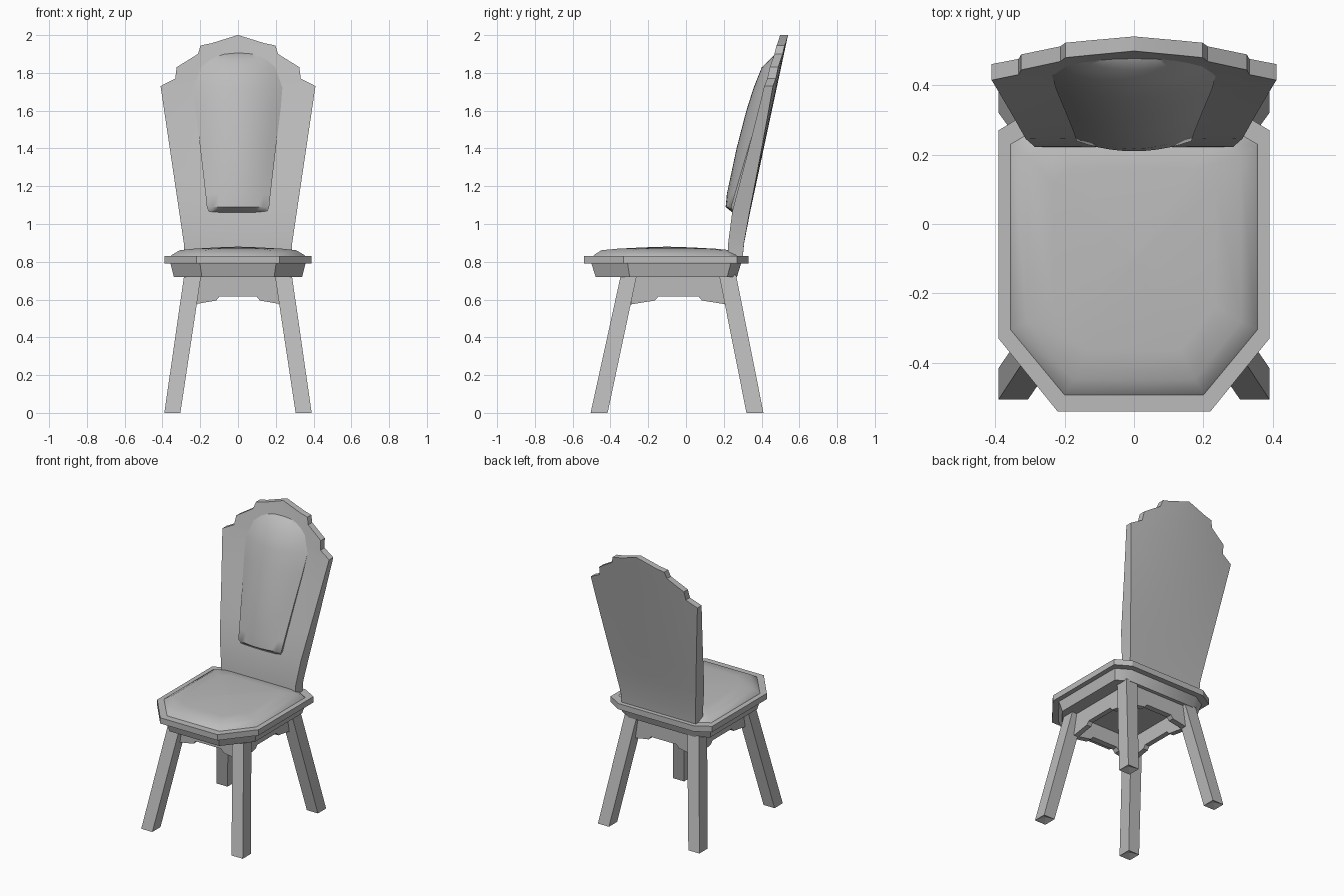
import bpy, bmesh, math
from mathutils import Vector

cube = bpy.data.objects.get("Cube")
if cube:
    bpy.data.objects.remove(cube, do_unlink=True)

GREY = (0.5, 0.5, 0.5, 1.0)
mat = bpy.data.materials.new("plain grey")
mat.use_nodes = True
mat.diffuse_color = GREY
mat.node_tree.nodes["Principled BSDF"].inputs["Base Color"].default_value = GREY


def finish(name, bm, angle=30):
    """Turn a bmesh into an object with smooth shading below the given angle."""
    bmesh.ops.recalc_face_normals(bm, faces=bm.faces)
    mesh = bpy.data.meshes.new(name)
    bm.to_mesh(mesh)
    bm.free()
    mesh.materials.append(mat)
    obj = bpy.data.objects.new(name, mesh)
    bpy.context.collection.objects.link(obj)
    bpy.ops.object.select_all(action='DESELECT')
    obj.select_set(True)
    bpy.context.view_layer.objects.active = obj
    bpy.ops.object.shade_smooth_by_angle(angle=math.radians(angle))
    return obj


def loft(sections):
    """Skin a stack of closed sections and cap both ends."""
    bm = bmesh.new()
    rings = [[bm.verts.new(p) for p in s] for s in sections]
    n = len(rings[0])
    for a, b in zip(rings, rings[1:]):
        for i in range(n):
            j = (i + 1) % n
            bm.faces.new((a[i], a[j], b[j], b[i]))
    bm.faces.new(rings[0])
    bm.faces.new(rings[-1])
    return bm


def lerp_table(table, z):
    """Interpolate a value from (height, value) pairs."""
    for (z0, a), (z1, b) in zip(table, table[1:]):
        if z <= z1:
            return a + (b - a) * (z - z0) / (z1 - z0)
    return table[-1][1]


# Seat: eight-sided outline, resized for each layer
half = [(0.22, -0.54), (0.39, -0.33), (0.39, 0.27), (0.29, 0.33)]
outline = half + [(-x, y) for x, y in reversed(half)]


def seat_ring(sx, sy, z):
    mid = -0.1
    return [(x * sx, mid + (y - mid) * sy, z) for x, y in outline]


finish("seat_frame", loft([seat_ring(0.87, 0.86, 0.72), seat_ring(0.915, 0.91, 0.79)]))
finish("seat_slab", loft([seat_ring(1, 1, 0.79), seat_ring(1, 1, 0.83)]))
finish("seat_cushion", loft([
    seat_ring(0.92, 0.9, 0.825), seat_ring(0.9, 0.88, 0.836),
    seat_ring(0.79, 0.79, 0.861), seat_ring(0.6, 0.6, 0.869),
    seat_ring(0.3, 0.3, 0.876), seat_ring(0.02, 0.02, 0.88)]), 40)


# Splayed legs with slightly hollow feet
def leg(name, foot, top):
    def square(x0, x1, y0, y1, z):
        return [(x0, y0, z), (x1, y0, z), (x1, y1, z), (x0, y1, z)]
    bm = loft([square(*foot, 0), square(*top, 0.73)])
    bm.faces.ensure_lookup_table()
    base = min(bm.faces, key=lambda f: f.calc_center_median().z)
    poked = bmesh.ops.poke(bm, faces=[base])
    poked["verts"][0].co.z += 0.02
    finish(name, bm)


for side, s in (("left", 1), ("right", -1)):
    leg("front_leg_" + side, (s * 0.305, s * 0.39, -0.505, -0.415),
        (s * 0.195, s * 0.285, -0.345, -0.26))
    leg("back_leg_" + side, (s * 0.305, s * 0.39, 0.32, 0.41),
        (s * 0.195, s * 0.285, 0.175, 0.265))

# Shaped rails between the legs
arch = [(0.23, 0.73), (0.23, 0.575), (0.115, 0.595), (0.098, 0.617)]
arch += [(-u, z) for u, z in reversed(arch)]


def rail(name, place, near, far):
    finish(name, loft([[place(u, d, z) for u, z in arch] for d in (near, far)]))


rail("front_rail", lambda u, d, z: (u, d, z), -0.325, -0.285)
rail("back_rail", lambda u, d, z: (u, d, z), 0.205, 0.245)
for side, s in (("left", 1), ("right", -1)):
    rail("side_rail_" + side, lambda u, d, z: (s * d, u * 1.08 - 0.04, z), 0.215, 0.25)


# Backrest board: leaning, curved across, stepped crown
THICKNESS = [(0.82, 0.08), (1.07, 0.092), (1.73, 0.046), (2.0, 0.042)]
STEPS = 10


def rear_y(x, z):
    lean = 0.3 + 0.1 * (z - 0.82) if z < 0.93 else 0.311 + 0.214 * (z - 0.93)
    return lean - 0.13 * x * x * max(0, z - 0.83) / 0.9


def front_y(x, z):
    return rear_y(x, z) - lerp_table(THICKNESS, z)


def board_row(z, w):
    xs = [w * (2 * i / STEPS - 1) for i in range(STEPS + 1)]
    return ([(x, front_y(x, z), z) for x in xs] +
            [(x, rear_y(x, z), z) for x in reversed(xs)])


rows = [(0.82, 0.285), (0.9, 0.287)]
rows += [(0.9 + 0.83 * k / 5, 0.287 + 0.123 * k / 5) for k in range(1, 6)]
rows += [(1.77, 0.332), (1.83, 0.325), (1.9, 0.212), (1.945, 0.198),
         (1.957, 0.14), (2.0, 0.002)]
finish("backrest_board", loft([board_row(z, w) for z, w in rows]))


# Backrest pad: bulged in the middle, thin at its sides, fading out at the top
def pad_row(z, w, bulge, rim):
    us = [2 * i / STEPS - 1 for i in range(STEPS + 1)]
    front = [(w * u, front_y(w * u, z) - rim - (bulge - rim) * (1 - u * u), z) for u in us]
    return front + [(w, front_y(w, z) + 0.02, z), (-w, front_y(w, z) + 0.02, z)]


finish("backrest_pad", loft([pad_row(*r) for r in (
    (1.06, 0.15, 0.0, -0.005), (1.09, 0.165, 0.045, 0.015),
    (1.16, 0.172, 0.058, 0.014), (1.4, 0.2, 0.075, 0.01),
    (1.6, 0.225, 0.08, 0.005), (1.72, 0.235, 0.076, 0.0),
    (1.83, 0.2, 0.058, -0.002), (1.87, 0.16, 0.025, -0.004),
    (1.91, 0.1, -0.004, -0.006))]), 50)
